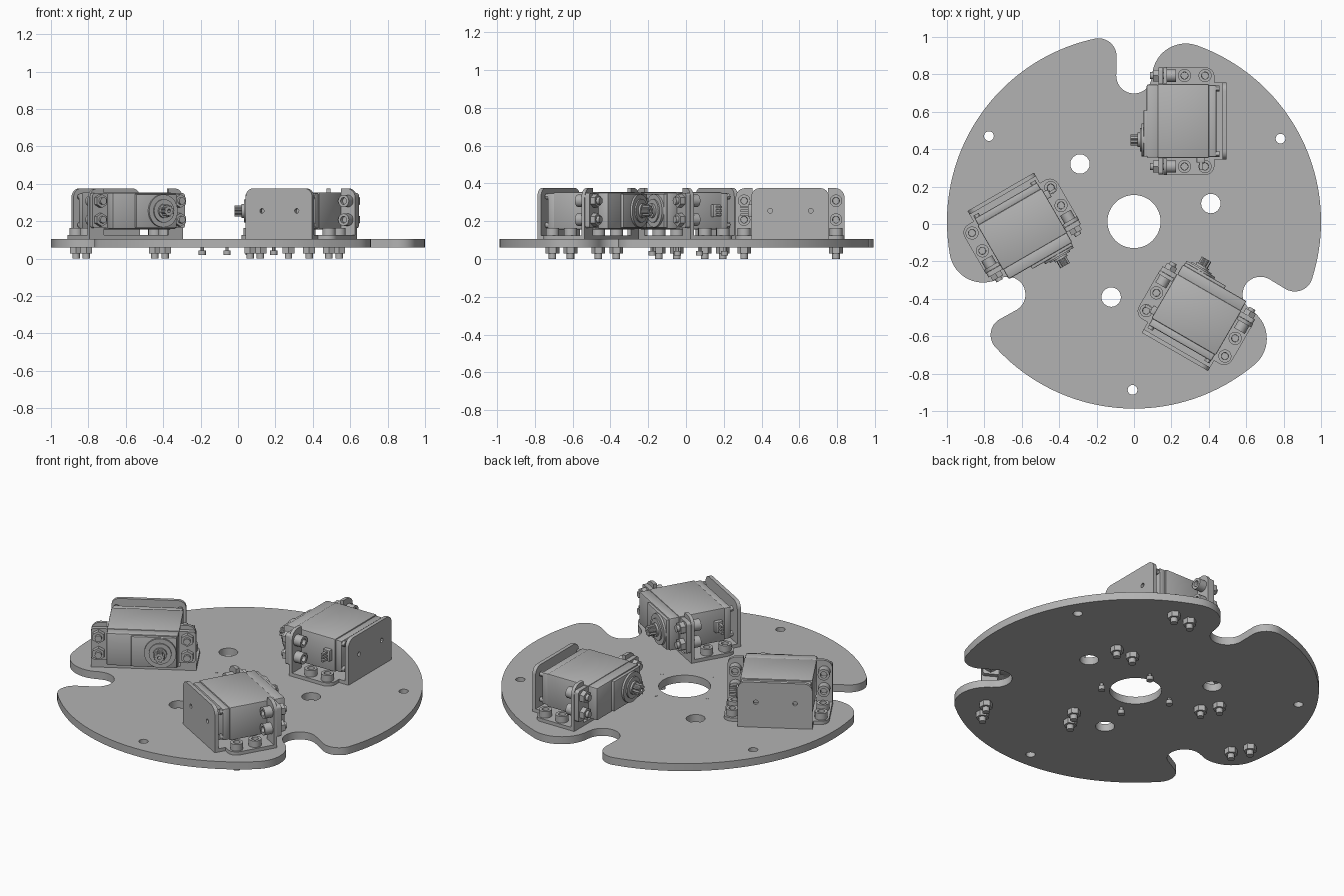
import bpy, bmesh
from math import pi, cos, sin, radians, atan2, degrees
from mathutils import Matrix, Vector

if "Cube" in bpy.data.objects:
    bpy.data.objects.remove(bpy.data.objects["Cube"])

scene = bpy.context.scene
grey = bpy.data.materials.new("plain grey")
grey.use_nodes = True
colour = (0.45, 0.45, 0.45, 1)
grey.diffuse_color = colour
grey.node_tree.nodes["Principled BSDF"].inputs["Base Color"].default_value = colour

# Axis frames: profile plane -> extrusion direction
UP = Matrix.Identity(4)
ALONG_X = Matrix(((0, 0, 1, 0), (1, 0, 0, 0), (0, 1, 0, 0), (0, 0, 0, 1)))
CENTRE = Matrix.Translation((0, 0.013, 0))     # centre of the round plate
MID = 0.5375                                   # distance of a motor from it
AXIS_Z = 0.255                                 # height of the motor axis


def arc(cx, cy, r, a0, a1, n):
    angles = [radians(a0 + (a1 - a0) * i / n) for i in range(n + 1)]
    return [(cx + r * cos(a), cy + r * sin(a)) for a in angles]


def circle(cx, cy, r, n=24):
    return arc(cx, cy, r, 0, 360, n)[:-1]


def rounded(x0, y0, x1, y1, radii):
    """Rectangle; radii run counter-clockwise from the lower left corner."""
    corners = ((x0, y0, 1, 1), (x1, y0, -1, 1), (x1, y1, -1, -1), (x0, y1, 1, -1))
    pts = []
    for i, ((x, y, sx, sy), r) in enumerate(zip(corners, radii)):
        start = 180 + 90 * i
        pts += arc(x + sx * r, y + sy * r, r, start, start + 90, 6) if r else [(x, y)]
    return pts


def slab(bm, loops, w0, w1, frame=UP):
    """Extrude an outline with holes from w0 to w1."""
    curve = bpy.data.curves.new("outline", "CURVE")
    curve.dimensions, curve.fill_mode = "2D", "BOTH"
    curve.extrude = (w1 - w0) / 2
    for loop in loops:
        spline = curve.splines.new("POLY")
        spline.points.add(len(loop) - 1)
        for p, (u, v) in zip(spline.points, loop):
            p.co = (u, v, 0, 1)
        spline.use_cyclic_u = True
    ob = bpy.data.objects.new("outline", curve)
    scene.collection.objects.link(ob)
    dg = bpy.context.evaluated_depsgraph_get()
    mesh = bpy.data.meshes.new_from_object(ob.evaluated_get(dg))
    mesh.transform(frame @ Matrix.Translation((0, 0, (w0 + w1) / 2)))
    bm.from_mesh(mesh)
    bpy.data.objects.remove(ob)
    bpy.data.curves.remove(curve)
    bpy.data.meshes.remove(mesh)


def rod(bm, u, v, w0, w1, r, frame=UP, n=20, socket=False):
    """Cylinder from w0 to w1, with an optional hex-key style recess on the w1 end."""
    m = frame @ Matrix.Translation((u, v, (w0 + w1) / 2))
    res = bmesh.ops.create_cone(bm, cap_ends=True, segments=n, radius1=r, radius2=r,
                                depth=w1 - w0, matrix=m)
    if socket:
        axis = (frame.to_3x3() @ Vector((0, 0, 1)))
        bm.normal_update()
        faces = {f for vert in res["verts"] for f in vert.link_faces}
        top = max(faces, key=lambda f: f.calc_center_median().dot(axis))
        bmesh.ops.inset_individual(bm, faces=[top], thickness=r * 0.45)
        bmesh.ops.inset_individual(bm, faces=[top], thickness=0.001, depth=-0.02)


def box(bm, x0, x1, y0, y1, z0, z1, bevel=0.0):
    m = Matrix.Translation(((x0 + x1) / 2, (y0 + y1) / 2, (z0 + z1) / 2))
    m = m @ Matrix.Diagonal((x1 - x0, y1 - y0, z1 - z0, 1))
    res = bmesh.ops.create_cube(bm, size=1, matrix=m)
    if bevel:
        edges = list({e for vert in res["verts"] for e in vert.link_edges})
        bmesh.ops.bevel(bm, geom=edges, offset=bevel, segments=2, profile=0.5,
                        affect="EDGES")


made = []


def finish(bm, name, turns=(0,)):
    """Weld the part and place one copy for each turn about the plate centre."""
    bmesh.ops.remove_doubles(bm, verts=bm.verts, dist=1e-5)
    bmesh.ops.recalc_face_normals(bm, faces=bm.faces)
    mesh = bpy.data.meshes.new(name)
    bm.to_mesh(mesh)
    bm.free()
    mesh.materials.append(grey)
    for i, turn in enumerate(turns):
        ob = bpy.data.objects.new(name if len(turns) == 1 else f"{name}_{i + 1}", mesh)
        scene.collection.objects.link(ob)
        ob.matrix_world = CENTRE @ Matrix.Rotation(radians(turn), 4, "Z")
        made.append(ob)


THREE = (0, 120, 240)

# Round base plate with three open slots
small, big = (-0.19, 0.883, 0.097), (0.277, 0.772, 0.18)
a_small = degrees(atan2(small[1], small[0]))
a_big = degrees(atan2(big[1], big[0]))
sector = arc(*small, a_small, 0, 12)
sector += arc(0, 0.78, 0.095, 180, 360, 20)
sector += arc(*big, 180, a_big, 16)
sector += arc(0, 0, 1, a_big, a_small - 120, 40)[1:-1]
outline = []
for turn in THREE:
    c, s = cos(radians(-turn)), sin(radians(-turn))
    outline += [(x * c - y * s, x * s + y * c) for x, y in sector]
loops = [outline, circle(0, 0, 0.142, 48)]
for turn in THREE:
    for dist, angle, r in ((0.422, 13.2, 0.052), (0.9, 29.5, 0.026)):
        a = radians(angle + turn)
        loops.append(circle(dist * cos(a), dist * sin(a), r))
bm = bmesh.new()
slab(bm, loops, 0.06, 0.105)
finish(bm, "base_plate")

# Four little screws round the centre hole
bm = bmesh.new()
for i in range(4):
    a = radians(-17 + 90 * i)
    x, y = 0.2 * cos(a), 0.2 * sin(a)
    rod(bm, x, y, 0.025, 0.106, 0.009, n=12)
    rod(bm, x, y, 0.018, 0.042, 0.019, n=16)
finish(bm, "centre_screws")

# Bent bracket: floor, back wall, and a flange with an upright tab on each side
bm = bmesh.new()
box(bm, 0.157, 0.48, MID - 0.205, MID + 0.205, 0.105, 0.125)
wall = rounded(MID - 0.205, 0.105, MID + 0.205, 0.375, (0, 0, 0.045, 0.045))
slab(bm, [wall, circle(MID - 0.105, AXIS_Z, 0.013, 12), circle(MID + 0.11, AXIS_Z, 0.013, 12)],
     0.472, 0.494, ALONG_X)
for side in (-1, 1):
    y0, y1 = sorted((MID + side * 0.2, MID + side * 0.288))
    low, high = (0.05, 0) if side < 0 else (0, 0.05)
    slab(bm, [rounded(0.157, y0, 0.43, y1, (0, low, high, 0))], 0.105, 0.125)
    slab(bm, [rounded(y0, 0.105, y1, 0.375, (0, 0, high, low))], 0.157, 0.177, ALONG_X)
finish(bm, "bracket", THREE)

# Motor case: gear cap, main case, rear cover and mounting ears
bm = bmesh.new()
box(bm, 0.068, 0.13, MID - 0.196, MID + 0.196, 0.158, 0.352, 0.008)
box(bm, 0.127, 0.4, MID - 0.198, MID + 0.198, 0.156, 0.354, 0.006)
box(bm, 0.398, 0.44, MID - 0.193, MID + 0.193, 0.16, 0.35, 0.008)
box(bm, 0.052, 0.075, MID - 0.19, MID + 0.06, 0.165, 0.345, 0.004)
for side in (-1, 1):
    y0, y1 = sorted((MID + side * 0.19, MID + side * 0.285))
    slab(bm, [rounded(y0, 0.163, y1, 0.35, (0.015,) * 4)], 0.13, 0.156, ALONG_X)
    for z in (0.18, 0.33):
        rod(bm, MID + side * 0.175, z, 0.435, 0.456, 0.016, ALONG_X, 12)
finish(bm, "motor_case", THREE)

# Output shaft: stepped collar and toothed spline
bm = bmesh.new()
shaft_y = 0.437
for w0, r in ((0.04, 0.088), (0.032, 0.062), (0.02, 0.038)):
    rod(bm, shaft_y, AXIS_Z, w0, 0.07, r, ALONG_X, 32)
teeth = []
for i in range(32):
    r, a = (0.03 if i // 2 % 2 else 0.024), i * pi / 16
    teeth.append((shaft_y + r * cos(a), AXIS_Z + r * sin(a)))
slab(bm, [teeth, circle(shaft_y, AXIS_Z, 0.01, 12)], -0.02, 0.022, ALONG_X)
finish(bm, "output_shaft", THREE)

# Cable connector with three pins
bm = bmesh.new()
box(bm, 0.335, 0.38, 0.315, 0.345, 0.222, 0.288, 0.003)
for z in (0.235, AXIS_Z, 0.275):
    box(bm, 0.35, 0.365, 0.275, 0.32, z - 0.006, z + 0.006)
finish(bm, "cable_connector", THREE)

# Bolts through the floor flanges and through the ears, with hex nuts
floor_bolts, ear_bolts = bmesh.new(), bmesh.new()
for side in (-1, 1):
    y = MID + side * 0.243
    for x in (0.27, 0.38):
        rod(floor_bolts, x, y, 0.124, 0.164, 0.035, socket=True)
        rod(floor_bolts, x, y, 0, 0.13, 0.02)
        rod(floor_bolts, x, y, 0.028, 0.061, 0.036, n=6)
    for z in (0.208, 0.308):
        rod(ear_bolts, y, z, 0.176, 0.224, 0.033, ALONG_X, socket=True)
        rod(ear_bolts, y, z, 0.085, 0.18, 0.019, ALONG_X)
        rod(ear_bolts, y, z, 0.102, 0.131, 0.036, ALONG_X, 6)
finish(floor_bolts, "floor_bolts", THREE)
finish(ear_bolts, "ear_bolts", THREE)

# Smooth the round parts and keep the edges crisp
bpy.ops.object.select_all(action="DESELECT")
for ob in made:
    ob.select_set(True)
bpy.context.view_layer.objects.active = made[0]
bpy.ops.object.shade_smooth_by_angle(angle=radians(30))
